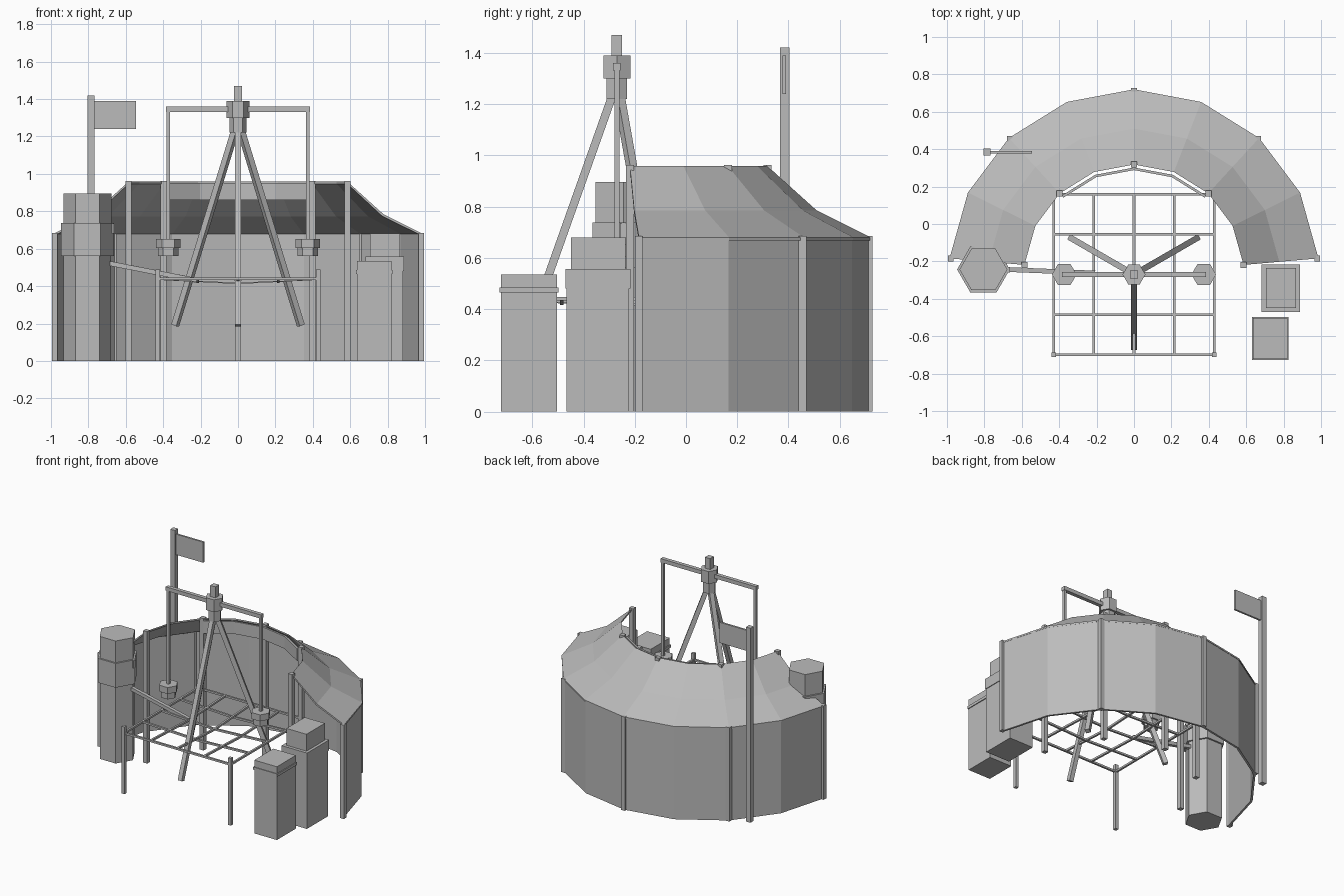
import bpy, bmesh, math
from mathutils import Vector

if "Cube" in bpy.data.objects:
    bpy.data.objects.remove(bpy.data.objects["Cube"])

grey = bpy.data.materials.new("canvas_grey")
grey.diffuse_color = (0.5, 0.5, 0.5, 1)
grey.use_nodes = True
grey.node_tree.nodes["Principled BSDF"].inputs["Base Color"].default_value = grey.diffuse_color
CX, CY = 0.0, -0.27                      # centre of the camp arc


def finish(name, bm):
    bmesh.ops.recalc_face_normals(bm, faces=bm.faces)
    me = bpy.data.meshes.new(name)
    bm.to_mesh(me)
    bm.free()
    ob = bpy.data.objects.new(name, me)
    me.materials.append(grey)
    bpy.context.collection.objects.link(ob)
    return ob


def box(name, x0, x1, y0, y1, z0, z1):
    bm = bmesh.new()
    bmesh.ops.create_cube(bm, size=1)
    for v in bm.verts:
        v.co = (x0 + (v.co.x + .5) * (x1 - x0), y0 + (v.co.y + .5) * (y1 - y0),
                z0 + (v.co.z + .5) * (z1 - z0))
    return finish(name, bm)


def post(name, x, y, z0, z1, w):
    return box(name, x - w / 2, x + w / 2, y - w / 2, y + w / 2, z0, z1)


def beam(name, a, b, w):
    a, b = Vector(a), Vector(b)
    bm = bmesh.new()
    bmesh.ops.create_cube(bm, size=1)
    q = (b - a).to_track_quat('Z', 'Y')
    for v in bm.verts:
        v.co = (a + b) / 2 + q @ Vector((v.co.x * w, v.co.y * w, v.co.z * (b - a).length))
    return finish(name, bm)


def hexagon(name, x, y, z0, z1, r):
    bm = bmesh.new()
    ring = [(x + r * math.cos(i * math.pi / 3), y + r * math.sin(i * math.pi / 3)) for i in range(6)]
    f = bm.faces.new([bm.verts.new((px, py, z0)) for px, py in ring])
    ext = bmesh.ops.extrude_face_region(bm, geom=[f])
    bmesh.ops.translate(bm, vec=(0, 0, z1 - z0),
                        verts=[g for g in ext["geom"] if isinstance(g, bmesh.types.BMVert)])
    return finish(name, bm)


def polar(r, deg, z=0):
    a = math.radians(deg)
    return (CX + r * math.cos(a), CY + r * math.sin(a), z)


def swept(name, profile, a0, a1, steps):
    """Sweep a closed (radius, z) profile round the arc, with capped ends."""
    bm = bmesh.new()
    rings = [[bm.verts.new(polar(r, a0 + (a1 - a0) * i / steps, z)) for r, z in profile]
             for i in range(steps + 1)]
    n = len(profile)
    for p, q in zip(rings, rings[1:]):
        for j in range(n):
            k = (j + 1) % n
            bm.faces.new((p[j], p[k], q[k], q[j]))
    bm.faces.new(rings[0])
    bm.faces.new(rings[-1])
    return finish(name, bm)


# Curved shelter: back wall, sagging roof, inner valance
swept("shelter_wall", [(.97, 0), (.985, 0), (.985, .68), (.97, .68)], 5, 175, 8)
swept("shelter_roof", [(.588, .958), (.78, .785), (.99, .68), (.99, .668), (.775, .773), (.588, .946)],
      5, 175, 8)
swept("shelter_valance", [(.558, .86), (.572, .86), (.572, .95), (.558, .95)], 47.5, 132.5, 4)
for i in range(5):
    deg = 5 + 42.5 * i
    post("shelter_outer_post", *polar(.983, deg)[:2], 0, .685, .03)
    post("shelter_inner_post", *polar(.588, deg)[:2], 0, .963, .032)

# Flag and pole
post("flag_pole", -.785, .385, 0, 1.42, .037)
box("flag", -.77, -.545, .377, .391, 1.24, 1.39)

# Tripod with hub and finial
hexagon("tripod_hub_upper", CX, CY, 1.30, 1.39, .061)
hexagon("tripod_hub_lower", CX, CY, 1.22, 1.30, .046)
post("tripod_finial", CX, CY, 1.39, 1.47, .042)
for deg in (30, 150, 270):
    beam("tripod_leg", polar(.015, deg, 1.24), polar(.388, deg, .19), .032)

# Crossbar with two hanging lanterns
box("lantern_crossbar", -.385, .385, CY - .014, CY + .014, 1.332, 1.36)
for s in (-1, 1):
    x = s * .373
    post("lantern_rod", x, CY, .64, 1.345, .019)
    hexagon("lantern_cap", x, CY, .605, .652, .066)
    hexagon("lantern_body", x, CY, .56, .605, .054)

# Square lattice on two front posts
for s in (-1, 1):
    post("lattice_post", s * .43, -.70, 0, .49, .024)
for i in range(5):
    t = -.43 + .215 * i
    sag = .022 * (1 - (t / .43) ** 2)
    w = .014
    y = t - .27
    x_line = [(-.43, y, .44), (0, y, .44 - sag), (.43, y, .44)]
    y_line = [(t, -.70, .44), (t, -.27, .44 - sag), (t, .165, .44)]
    for line in (x_line, y_line):
        for a, b in zip(line, line[1:]):
            beam("lattice_bar", a, b, w)

# Hexagonal column with bracket and feed arm
hexagon("column_body", -.805, -.243, 0, .56, .127)
hexagon("column_collar", -.805, -.243, .56, .737, .141)
hexagon("column_cap", -.805, -.243, .737, .895, .128)
box("column_bracket", -.685, -.662, -.258, -.23, .68, .735)
beam("column_arm", (-.69, -.243, .522), (-.21, -.262, .428), .025)

# Two lidded crates
box("front_crate_body", .637, .82, -.722, -.503, 0, .465)
box("front_crate_band", .63, .826, -.727, -.498, .465, .485)
box("front_crate_lid", .637, .82, -.722, -.503, .485, .535)
box("rear_crate_body", .687, .883, -.466, -.222, 0, .48)
box("rear_crate_band", .682, .888, -.471, -.217, .48, .557)
box("rear_crate_lid", .705, .867, -.448, -.236, .557, .68)
